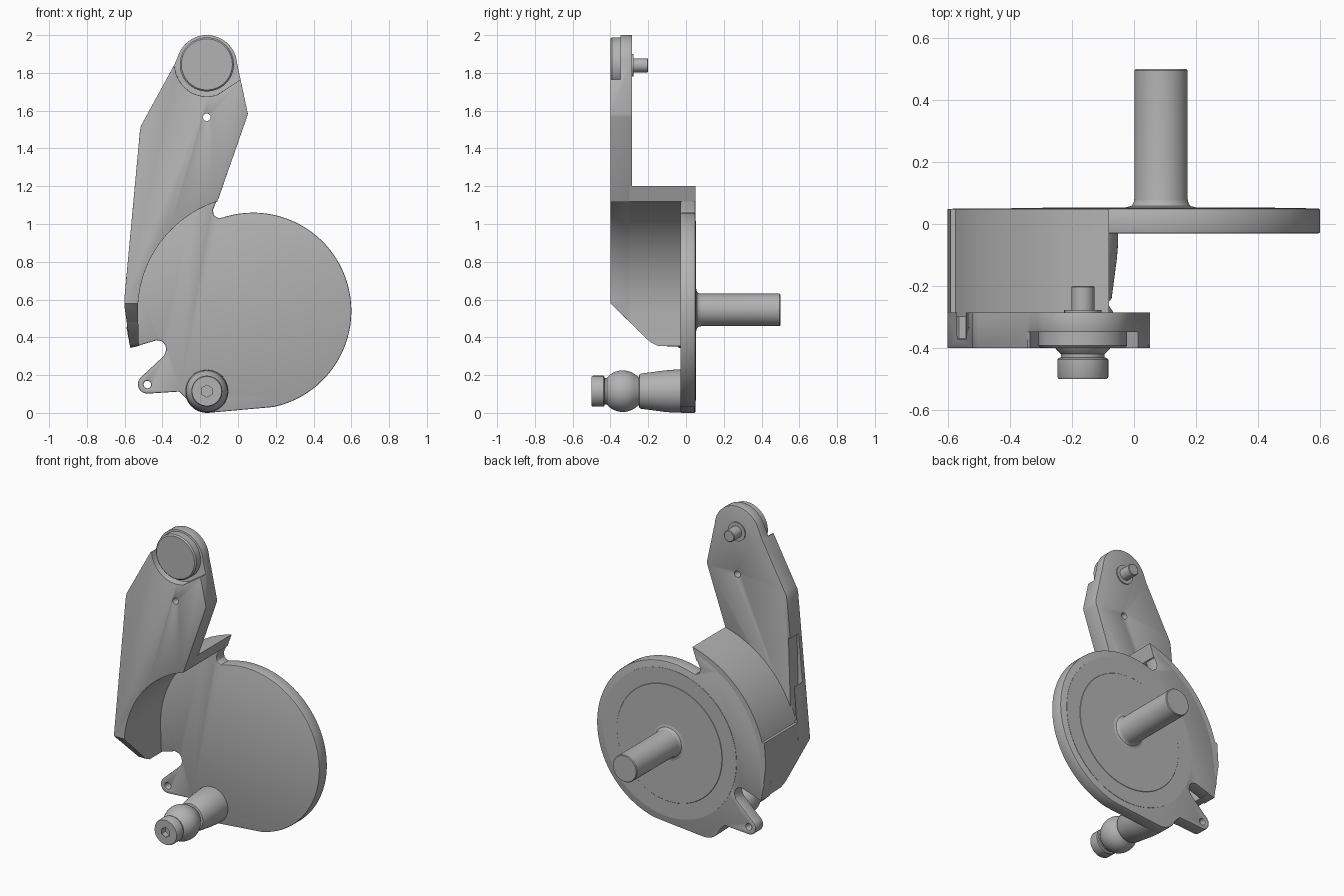
import bpy, bmesh
from math import sin, cos, pi, radians
from mathutils import Matrix

if "Cube" in bpy.data.objects:
    bpy.data.objects.remove(bpy.data.objects["Cube"])

steel = bpy.data.materials.new("grey_steel")
steel.use_nodes = True
GREY = (0.45, 0.45, 0.45, 1)
steel.diffuse_color = GREY
steel.node_tree.nodes["Principled BSDF"].inputs["Base Color"].default_value = GREY

CX, CZ = 0.08, 0.54          # disc centre
PIVOT = -0.165               # x of stud, button and pin


def arc(cx, cz, r, a0, a1, n):
    """Points along an arc, angles in degrees."""
    angles = [radians(a0 + (a1 - a0) * i / n) for i in range(n + 1)]
    return [(cx + r * cos(a), cz + r * sin(a)) for a in angles]


def make_object(name, bm):
    bmesh.ops.recalc_face_normals(bm, faces=bm.faces)
    mesh = bpy.data.meshes.new(name)
    bm.to_mesh(mesh)
    bm.free()
    mesh.materials.append(steel)
    obj = bpy.data.objects.new(name, mesh)
    bpy.context.collection.objects.link(obj)
    return obj


def prism(name, outline, lo, hi, side=False):
    """Extrude an outline in (x, z) along y, or in (y, z) along x."""
    bm = bmesh.new()
    place = (lambda u, v: (lo, u, v)) if side else (lambda u, v: (u, lo, v))
    face = bm.faces.new([bm.verts.new(place(u, v)) for u, v in outline])
    moved = bmesh.ops.extrude_face_region(bm, geom=[face])["geom"]
    step = (hi - lo, 0, 0) if side else (0, hi - lo, 0)
    bmesh.ops.translate(bm, vec=step,
                        verts=[g for g in moved if isinstance(g, bmesh.types.BMVert)])
    return make_object(name, bm)


def lathe(name, x, z, profile, steps=48):
    """Spin a (radius, y) profile around a y-parallel axis."""
    bm = bmesh.new()
    verts = [bm.verts.new((x + r, y, z)) for r, y in profile]
    edges = [bm.edges.new(pair) for pair in zip(verts, verts[1:])]
    bmesh.ops.spin(bm, geom=verts + edges, cent=(x, 0, z), axis=(0, 1, 0),
                   angle=2 * pi, steps=steps)
    bmesh.ops.remove_doubles(bm, verts=bm.verts, dist=0.0002)
    return make_object(name, bm)


def apply_mod(obj, mod):
    bpy.context.view_layer.objects.active = obj
    bpy.ops.object.modifier_apply(modifier=mod.name)


def cut(obj, cutter):
    mod = obj.modifiers.new("cut", "BOOLEAN")
    mod.operation = "DIFFERENCE"
    mod.solver = "EXACT"
    mod.object = cutter
    apply_mod(obj, mod)
    bpy.data.objects.remove(cutter)


def bevel(obj, width):
    mod = obj.modifiers.new("edge", "BEVEL")
    mod.width = width
    mod.segments = 2
    mod.limit_method = "ANGLE"
    mod.angle_limit = radians(50)
    apply_mod(obj, mod)


def hole(x, z, r, n=24):
    return prism("cutter", arc(x, z, r, 0, 360 - 360 / n, n - 1), -0.6, 0.2)


def slope_cutter():
    """Slanted lower front of the curved wall."""
    return prism("cutter", [(-0.45, 0.63), (-0.4, 0.58), (-0.19, 0.375), (-0.15, 0.355),
                            (-0.04, 0.35), (-0.04, 0.2), (-0.45, 0.2)], -0.8, 0, side=True)


# Base plate: disc, stud boss, pierced ear and hook slot
plate_outline = (
    [(-0.095, 1.165), (-0.133, 1.075), (-0.128, 1.045), (-0.1, 1.03)]
    + arc(CX, CZ, 0.52, 102, -78, 64)
    + arc(PIVOT, 0.115, 0.115, 275, 200, 10)
    + [(-0.31, 0.113)]
    + arc(-0.48, 0.152, 0.05, 275, 130, 12)
    + [(-0.41, 0.285), (-0.39, 0.305), (-0.38, 0.335), (-0.385, 0.36),
       (-0.4, 0.378), (-0.43, 0.385), (-0.57, 0.343), (-0.59, 0.45)]
    + arc(CX, CZ, 0.65, 180, 107, 24))
base_plate = prism("base_plate", plate_outline, -0.03, 0.05)
cut(base_plate, hole(-0.48, 0.15, 0.02))
bevel(base_plate, 0.006)

# Shallow concentric steps on the back of the disc
lathe("back_steps", CX, CZ,
      [(0, 0.04), (0.475, 0.04), (0.475, 0.052), (0.375, 0.052), (0.373, 0.054), (0, 0.054)], 72)

# Curved wall joining the plate to the arm
inner_edge = arc(CX, CZ, 0.61, 108, 180, 32) + [(-0.525, 0.355)]
wall_outline = (
    inner_edge + [(-0.57, 0.343), (-0.602, 0.57), (-0.592, 0.72)]
    + arc(CX, CZ, 0.68, 164.6, 103.6, 28))
wall = prism("curved_wall", wall_outline, -0.3, 0.049)
cut(wall, slope_cutter())

# Arm: long flat lever with a rounded head
arm_outline = (
    arc(PIVOT, 1.84, 0.16, 5, 155, 28)
    + [(-0.336, 1.845), (-0.5, 1.545), (-0.514, 1.52), (-0.52, 1.485),
       (-0.602, 0.6), (-0.602, 0.57), (-0.57, 0.343)]
    + inner_edge[::-1] + [(0.047, 1.565), (0.052, 1.585)])
arm = prism("arm", arm_outline, -0.4, -0.285)
cut(arm, slope_cutter())
# Stepped seat for the button, cut in the front of the head
cut(arm, prism("cutter", [(-0.45, 1.86), (-0.335, 1.83)]
               + arc(PIVOT, 1.845, 0.17, 190, 290, 16)
               + [(0.012, 1.765), (0.1, 1.79), (0.1, 2.1), (-0.45, 2.1)], -0.5, -0.348))
# Slot in the back, along the outer edge
cut(arm, prism("cutter", [(-0.582, 0.74), (-0.565, 0.72), (-0.545, 0.74),
                          (-0.53, 1.25), (-0.552, 1.25)], -0.37, -0.2))
cut(arm, hole(PIVOT, 1.565, 0.02))
bevel(arm, 0.005)

# Button on the front of the head, pin on its back
lathe("head_button", PIVOT, 1.845,
      [(0, -0.4), (0.135, -0.4), (0.143, -0.392), (0.143, -0.34), (0, -0.34)], 64)
lathe("head_pin", PIVOT, 1.84,
      [(0, -0.29), (0.06, -0.29), (0.06, -0.278), (0.037, -0.278),
       (0.037, -0.203), (0.033, -0.2), (0, -0.2)], 32)

# Shaft behind the disc, with a flared foot
lathe("shaft", CX + 0.007, 0.545,
      [(0, 0.04), (0.112, 0.05), (0.112, 0.054), (0.096, 0.058), (0.089, 0.066), (0.086, 0.08),
       (0.086, 0.495), (0.082, 0.5), (0, 0.5)], 48)

# Ball stud: tapered foot, ball, neck and end cap
ball = [(0.11 * cos(radians(a)), -0.335 - 0.11 * sin(radians(a)))
        for a in range(-35, 51, 5)]
stud = lathe("ball_stud", PIVOT, 0.115,
             [(0, -0.02), (0.114, -0.02), (0.114, -0.06), (0.11, -0.11), (0.093, -0.24),
              (0.088, -0.247), (0.075, -0.25)] + ball
             + [(0.07, -0.43), (0.078, -0.432), (0.082, -0.437), (0.082, -0.493),
                (0.078, -0.5), (0, -0.5)])
cut(stud, prism("cutter", arc(PIVOT, 0.115, 0.032, 30, 330, 5), -0.6, -0.46))

# Smooth shading with sharp edges kept
for obj in bpy.context.scene.objects:
    if obj.type == "MESH":
        bpy.ops.object.select_all(action="DESELECT")
        obj.select_set(True)
        bpy.context.view_layer.objects.active = obj
        bpy.ops.object.shade_smooth_by_angle(angle=radians(30))
